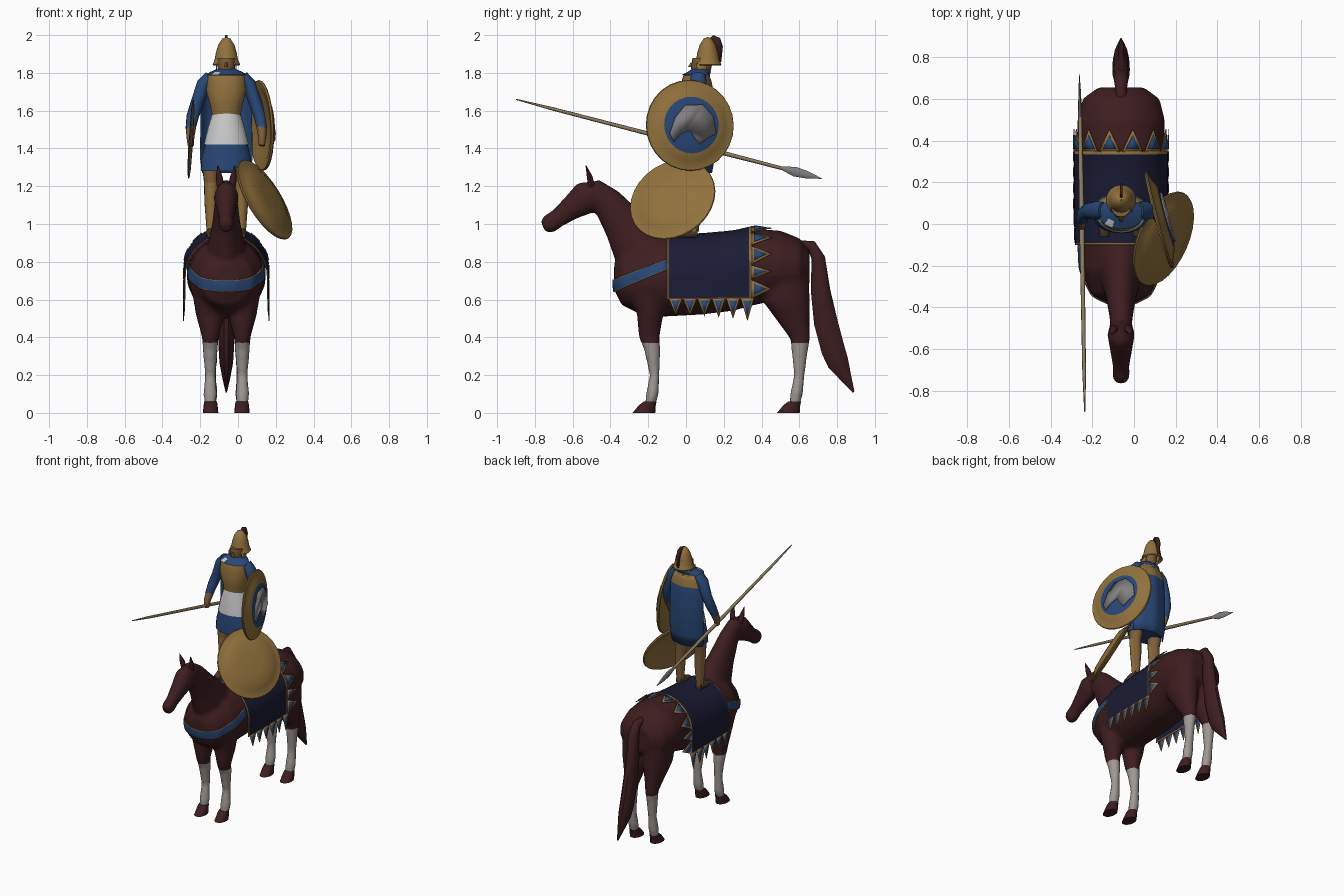
import bpy, bmesh
from math import sin, cos, pi
from mathutils import Vector, Matrix

cube = bpy.data.objects.get("Cube")
if cube:
    bpy.data.objects.remove(cube)
CX = -0.062  # middle line of horse and rider
DOWN = (0, 0, -1)

def colour(name, *rgb):
    m = bpy.data.materials.new(name)
    m.use_nodes = True
    m.diffuse_color = m.node_tree.nodes["Principled BSDF"].inputs["Base Color"].default_value = (*rgb, 1)
    return m

maroon = colour("maroon coat", .047, .0125, .014)
white = colour("white linen", .6, .6, .6)
stocking = colour("pale stocking", .35, .31, .29)
gold = colour("gold", .285, .167, .046)
blue = colour("blue cloth", .022, .064, .185)
navy = colour("navy cloth", .011, .011, .036)
steel = colour("grey steel", .22, .21, .21)
wood = colour("spear wood", .26, .205, .12)
skin = colour("tanned skin", .21, .11, .042)
leather = colour("dark leather", .07, .04, .022)

def paint(ob, mats, rule=None):
    """rule(face centre) gives the colour slot."""
    ob.data.materials.clear()
    for m in mats if isinstance(mats, list) else [mats]:
        ob.data.materials.append(m)
    for p in ob.data.polygons:
        p.material_index = int(rule(p.center)) if rule else 0

def make(name, verts, faces, mats, rule=None, thick=0):
    me = bpy.data.meshes.new(name)
    me.from_pydata([tuple(v) for v in verts], [], faces)
    bm = bmesh.new()
    bm.from_mesh(me)
    bmesh.ops.recalc_face_normals(bm, faces=bm.faces)
    bm.to_mesh(me)
    ob = bpy.data.objects.new(name, me)
    bpy.context.collection.objects.link(ob)
    paint(ob, mats, rule)
    if thick:
        mod = ob.modifiers.new("thickness", 'SOLIDIFY')
        mod.thickness, mod.offset = thick, 0
    return ob

def plate(name, pts, mat, thick):
    return make(name, pts, [tuple(range(len(pts)))], mat, thick=thick)

def sheet(name, rows, mats, closed=False, caps=False, rule=None, thick=0):
    """Skin over equal rows of points."""
    n = len(rows[0])
    faces = [(i * n + j, i * n + (j + 1) % n, (i + 1) * n + (j + 1) % n, (i + 1) * n + j)
             for i in range(len(rows) - 1) for j in range(n if closed else n - 1)]
    if caps:
        faces += [tuple(range(n)), tuple(range((len(rows) - 1) * n, len(rows) * n))]
    return make(name, [p for r in rows for p in r], faces, mats, rule, thick)

def loft(name, secs, mats, axis=None, x=0, n=16, rule=None):
    """Oval sections (y, z, half width, half depth) or (x, y, z, w, d)."""
    secs = [s if len(s) == 5 else (CX + x, *s) for s in secs]
    pts, rows = [Vector(s[:3]) for s in secs], []
    for i, (p, s) in enumerate(zip(pts, secs)):
        t = Vector(axis) if axis else (pts[min(i + 1, len(pts) - 1)] - pts[max(i - 1, 0)]).normalized()
        side = (Vector((1, 0, 0)) - t * t.x).normalized()
        rows.append([p + side * s[3] * cos(2 * pi * k / n) + t.cross(side) * s[4] * sin(2 * pi * k / n) for k in range(n)])
    return sheet(name, rows, mats, True, True, rule)

# Horse: overlapping lofts fused into one skin; trunk sections are y, top, bottom, half width
BODY = [(-.38, .79, .65, .06), (-.34, .85, .57, .14), (-.22, .92, .51, .195), (-.1, .93, .51, .205), (.08, .935, .52, .21),
        (.25, .95, .54, .21), (.36, .975, .57, .21), (.5, .965, .6, .21), (.6, .925, .62, .185), (.655, .86, .68, .11)]
parts = [loft("trunk", [(y, (t + b) / 2, w, (t - b) / 2) for y, t, b, w in BODY], maroon, (0, 1, 0), n=24),
         loft("neck", [(-.14, .75, .12, .17), (-.25, .88, .1, .15), (-.33, 1, .075, .112),
                       (-.42, 1.12, .06, .082), (-.5, 1.19, .05, .06)], maroon),
         loft("head", [(-.45, 1.18, .045, .055), (-.53, 1.14, .066, .09), (-.61, 1.082, .052, .064),
                       (-.68, 1.03, .04, .05), (-.725, 1, .042, .052), (-.757, .985, .03, .033)], maroon)]
for s in (-1, 1):
    parts.append(loft("foreleg", [(-.2, .66, .1, .1), (-.19, .52, .077, .07), (-.195, .4, .044, .055), (-.18, .34, .04, .044),
                                  (-.166, .2, .029, .026), (-.178, .1, .037, .034), (-.19, .04, .03, .028)], maroon, DOWN, s * .085))
    parts.append(loft("hindleg", [(.52, .76, .1, .13), (.535, .58, .09, .122), (.575, .47, .06, .08), (.605, .39, .042, .052),
                                  (.602, .33, .037, .044), (.6, .2, .03, .028), (.585, .1, .037, .034), (.575, .04, .03, .028)],
                      maroon, DOWN, s * .083))
bpy.ops.object.select_all(action='DESELECT')
for p in parts:
    p.select_set(True)
horse = bpy.context.view_layer.objects.active = parts[0]
bpy.ops.object.join()
horse.name = "horse"
mod = horse.modifiers.new("fuse", 'REMESH')
mod.mode, mod.voxel_size = 'VOXEL', .014
bpy.ops.object.modifier_apply(modifier="fuse")
horse.modifiers.new("soften", 'SMOOTH').iterations = 3
bpy.ops.object.modifier_apply(modifier="soften")
paint(horse, [maroon, stocking], lambda c: c.z < .37)
for s, side in ((-1, "right"), (1, "left")):
    for name, y in (("front", -.19), ("rear", .575)):
        loft(f"{name}_{side}_hoof", [(y, .06, .034, .034), (y - .015, .04, .037, .045), (y - .033, 0, .041, .06)], maroon, DOWN, s * .083)
    loft(f"{side}_ear", [(CX + s * .03, -.5, 1.2, .02, .018), (CX + s * .038, -.51, 1.25, .018, .015),
                         (CX + s * .045, -.53, 1.31, .002, .002)], maroon, n=8)
loft("tail", [(.6, .89, .025, .025), (.665, .885, .03, .03), (.7, .82, .036, .038), (.712, .65, .04, .054), (.74, .48, .042, .066),
              (.78, .33, .04, .066), (.805, .265, .036, .06), (.85, .18, .02, .03), (.887, .11, .004, .006)], maroon, n=10)

# Saddle cloth: follows the trunk, s = 0 on the spine, 1 at the widest, 2 at the hem
def drape(y, s, gap=.013):
    i = max(k for k in range(len(BODY) - 1) if BODY[k][0] <= y)
    f = (y - BODY[i][0]) / (BODY[i + 1][0] - BODY[i][0])
    top, bot, w = (p + (q - p) * f for p, q in zip(BODY[i][1:], BODY[i + 1][1:]))
    mid, sign, u = (top + bot) / 2, (1 if s >= 0 else -1), abs(s)
    if u <= 1:
        return Vector((CX + sign * (w + gap) * sin(u * pi / 2), y, mid + (top - mid + gap) * cos(u * pi / 2)))
    return Vector((CX + sign * (w + gap), y, mid - (u - 1) * (mid - .6)))

ys = [-.1, -.092] + [-.04 + .05 * k for k in range(8)] + [.335, .35]
ss = [-2, -1.93] + [-1.8 + .15 * k for k in range(25)] + [1.93, 2]
sheet("saddle_cloth", [[drape(y, s) for s in ss] for y in ys], [navy, gold], thick=.006,
      rule=lambda c: c.y < -.092 or c.y > .335 or c.z < .609)

def pennant(name, *corners):
    """Gold triangle with a smaller blue one showing on both sides."""
    mid = [sum(c[k] for c in corners) / 3 for k in (0, 1)]
    for label, size, mat, thick in ((name, 1, gold, .004), (name + "_inset", .62, blue, .008)):
        plate(label, [drape(*(m + (c - m) * size for m, c in zip(mid, p)), .016) for p in corners], mat, thick)

for s in (-1, 1):
    for y in (-.055 + .076 * k for k in range(6)):
        pennant("hem_pennant", (y - .036, s * 1.95), (y + .036, s * 1.95), (y, s * 2.7))
    for c, h in ((.16, .15), (.48, .15), (.8, .15), (1.16, .2), (1.68, .3)):
        pennant("rear_pennant", (.345, s * (c - h)), (.345, s * (c + h)), (.455, s * c))

# Breast strap hugging the chest
arc = [pi * k / 32 for k in range(33)]
strap = sheet("breast_strap", [[Vector((CX + .22 * abs(cos(a)) ** .7 * (1 if cos(a) > 0 else -1), -.1 - .29 * sin(a),
                                        .795 - .125 * sin(a) + h)) for a in arc] for h in (-.034, -.029, 0, .029, .034)], [blue, gold])
for i, p in enumerate(strap.data.polygons):
    p.material_index = int(i // 32 in (0, 3))
mod = strap.modifiers.new("hug", 'SHRINKWRAP')
mod.target, mod.offset, mod.wrap_mode = horse, .009, 'ABOVE_SURFACE'
strap.modifiers.new("thickness", 'SOLIDIFY').thickness = .006

# Rider body and clothes
loft("cuirass", [(.05, 1.57, .076, .065), (.05, 1.63, .086, .075), (.05, 1.71, .108, .085),
                 (.055, 1.785, .106, .07), (.075, 1.81, .055, .045)], gold, DOWN, n=20)
loft("linen_skirt", [(.045, 1.42, .118, .088), (.05, 1.5, .1, .085), (.05, 1.6, .07, .064)], white, DOWN, n=20)
loft("tunic_skirt", [(.035, 1.28, .134, .08), (.04, 1.35, .13, .085), (.045, 1.425, .112, .084)], blue, DOWN, n=20)
loft("scarf", [(.05, 1.788, .112, .074), (.07, 1.805, .085, .062), (.08, 1.825, .04, .04)], [blue, white], DOWN,
     rule=lambda c: c.y < .01 and c.x < CX - .02)
loft("head", [(.09, 1.77, .034, .036), (.085, 1.795, .036, .042), (.08, 1.825, .045, .054), (.09, 1.88, .05, .056)], skin, DOWN)
loft("nose", [(.03, 1.855, .006, .006), (.024, 1.83, .01, .014)], skin, DOWN, n=8)
cape_rows = [(1.797, .1, .065), (1.755, .122, .08), (1.705, .135, .09), (1.6, .138, .1), (1.48, .14, .105), (1.35, .142, .097), (1.27, .13, .083)]
sheet("cape", [[Vector((CX + w * sin(k * .1), .05 + d * cos(k * .1) + .002 * cos(k * .8), z)) for k in range(-13, 14)]
               for z, w, d in cape_rows], [blue, gold], thick=.006, rule=lambda c: c.z > 1.705 and c.y > .075)
for s, side in ((-1, "right"), (1, "left")):
    loft(f"{side}_sleeve", [(CX + s * .085, .065, 1.785, .03, .04), (CX + s * .12, .065, 1.74, .037, .045),
                            (CX + s * .155, .065, 1.64, .034, .037), (CX + s * .178, .05, 1.57, .033, .034),
                            (CX + s * .19, .02, 1.5, .026, .028)], blue, n=12)
    loft(f"{side}_hand", [(CX + s * .187, .025, 1.51, .027, .029), (CX + s * .19, 0, 1.46, .021, .028),
                          (CX + s * .188, -.01, 1.415, .016, .02)], skin, n=10)
    loft(f"{side}_leg", [(.045, 1.32, .05, .055), (.035, 1.22, .038, .042), (.04, 1.12, .036, .04), (.04, .96, .024, .028)],
         [gold, skin], DOWN, s * .08, rule=lambda c: c.y > .05 or c.z > 1.2)
    loft(f"{side}_boot", [(.06, .955, .024, .03), (0, .95, .03, .026), (-.06, .94, .022, .014)], leather, (0, -1, 0), s * .08, n=10)
    plate(f"{side}_cheek_guard", [(CX + s * .052, y, z) for y, z in ((.055, 1.85), (.12, 1.85), (.1, 1.8), (.06, 1.795))], gold, .004)

# Helmet and crest
def lathe(name, profile, mats, matrix, rule=None, n=28):
    rows = [[Vector((r * cos(2 * pi * k / n), r * sin(2 * pi * k / n), h)) for k in range(n)] for r, h in profile]
    sheet(name, rows, mats, True, rule=rule).matrix_world = matrix

lathe("helmet", [(.002, .146), (.022, .138), (.043, .105), (.055, .065), (.062, .025), (.073, .002), (.068, -.004), (.05, .01)],
      gold, Matrix.Translation((CX, .115, 1.843)), n=16)
crest_line = [(.115, 1.975), (.145, 2), (.18, 1.985), (.195, 1.94), (.187, 1.86), (.17, 1.85), (.16, 1.93)]
plate("helmet_crest", [(CX, y, z) for y, z in crest_line], maroon, .012)

# Shields: shallow bowls turned to face along a normal
def facing(centre, normal):
    nrm = Vector(normal).normalized()
    u = Vector((0, 0, 1)).cross(nrm).normalized()
    return Matrix.Translation(centre) @ Matrix((u, nrm.cross(u), nrm)).transposed().to_4x4()

bowl = [(.001, .04), (.08, .039), (.15, .035), (.185, .021), (.21, .01), (.238, .006), (.241, 0),
        (.236, -.008), (.2, -.004), (.15, .02), (.001, .028)]
held = facing((.122, .02, 1.522), (.96, .26, .05))
lathe("held_shield", bowl, [gold, blue], held, lambda c: c.z > .0345)
lathe("spare_shield", bowl, gold, facing((.14, -.07, 1.128), (.8, -.35, .49)))
shape = [(-.122, -.045), (-.1, -.088), (-.06, -.045), (-.01, -.028), (.015, -.07), (.045, -.102), (.085, -.07), (.132, -.045),
         (.118, .045), (.06, .108), (-.035, .105), (-.09, .04)]
plate("shield_emblem", [(x, y, .042) for x, y in shape], steel, .008).matrix_world = held

# Spear
def along(f, w, d):
    return (*Vector((-.236, -.9, 1.66)).lerp(Vector((-.262, .72, 1.24)), f), w, d)

loft("spear_shaft", [along(0, .003, .003), along(.12, .009, .009), along(.6, .012, .012), along(.9, .009, .009)], wood, n=8)
loft("spear_blade", [along(.87, .009, .009), along(.91, .008, .026), along(.95, .006, .02), along(1, .001, .001)], steel, n=8)

# Smooth shading, sharp edges kept
for ob in bpy.context.scene.objects:
    ob.select_set(ob.type == 'MESH')
bpy.ops.object.shade_smooth_by_angle(angle=.8)
